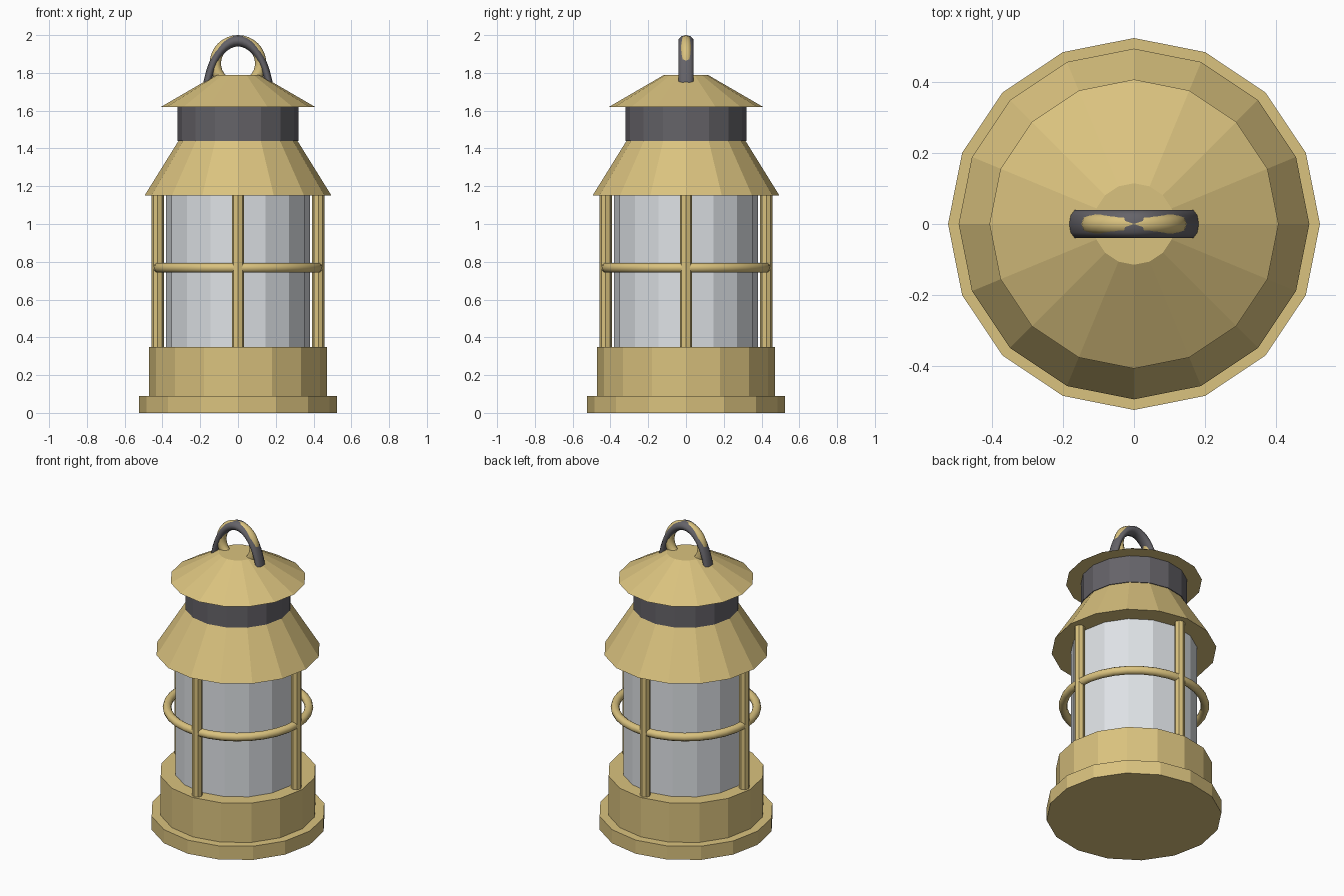
import bpy, bmesh, math

if "Cube" in bpy.data.objects:
    bpy.data.objects.remove(bpy.data.objects["Cube"])


def material(name, rgb):
    m = bpy.data.materials.new(name)
    m.diffuse_color = (*rgb, 1)
    m.use_nodes = True
    m.node_tree.nodes["Principled BSDF"].inputs["Base Color"].default_value = m.diffuse_color
    return m


BRASS = material("brass", (0.70, 0.54, 0.21))
DARK = material("dark_iron", (0.13, 0.125, 0.14))
GLASS = material("glass", (0.73, 0.76, 0.79))


def finish(name, bm, mat, smooth=False):
    bmesh.ops.recalc_face_normals(bm, faces=bm.faces[:])
    for f in bm.faces:
        f.smooth = smooth
    me = bpy.data.meshes.new(name)
    bm.to_mesh(me)
    bm.free()
    me.materials.append(mat)
    ob = bpy.data.objects.new(name, me)
    bpy.context.collection.objects.link(ob)
    return ob


def drum(name, r0, r1, z0, z1, mat, sides=16, x=0, y=0):
    """Closed cylinder or cone frustum with a corner on the +x axis."""
    bm = bmesh.new()
    rings = []
    for r, z in ((r0, z0), (r1, z1)):
        rings.append([bm.verts.new((x + r * math.cos(math.tau * i / sides),
                                    y + r * math.sin(math.tau * i / sides), z))
                      for i in range(sides)])
    a, b = rings
    for i in range(sides):
        j = (i + 1) % sides
        bm.faces.new((a[i], a[j], b[j], b[i]))
    bm.faces.new(a[::-1])
    bm.faces.new(b)
    return finish(name, bm, mat)


def hoop(name, size, tube, z, mat, upright, segs=32, sides=10, arc=math.tau):
    """Elliptical ring or arch; size = centre-line radii,
    tube = half thickness (along first axis, second axis, across the plane)."""
    bm = bmesh.new()
    closed = arc == math.tau
    rows = []
    for i in range(segs if closed else segs + 1):
        t = arc * i / segs
        row = []
        for k in range(sides):
            p = math.tau * k / sides
            u = math.cos(t) * (size[0] + tube[0] * math.cos(p))
            v = math.sin(t) * (size[1] + tube[1] * math.cos(p))
            w = tube[2] * math.sin(p)
            row.append(bm.verts.new((u, w, z + v) if upright else (u, v, z + w)))
        rows.append(row)
    for i in range(segs):
        a, b = rows[i], rows[(i + 1) % len(rows)]
        for k in range(sides):
            n = (k + 1) % sides
            bm.faces.new((a[k], a[n], b[n], b[k]))
    if not closed:
        bm.faces.new(rows[0])
        bm.faces.new(rows[-1])
    return finish(name, bm, mat, smooth=True)


# stepped base
drum("foot", 0.525, 0.525, 0, 0.09, BRASS)
drum("base_drum", 0.47, 0.47, 0.09, 0.35, BRASS)

# glass chimney
drum("glass", 0.38, 0.38, 0.35, 1.15, GLASS)

# roof: skirt, vent collar and cap
drum("skirt", 0.495, 0.315, 1.15, 1.44, BRASS)
drum("vent_collar", 0.32, 0.32, 1.44, 1.62, DARK)
drum("cap", 0.408, 0.115, 1.62, 1.79, BRASS)

# guard cage
for i in range(4):
    a = i * math.pi / 2
    drum(f"guard_bar_{i + 1}", 0.032, 0.032, 0.34, 1.16, BRASS, 8,
         0.425 * math.cos(a), 0.425 * math.sin(a))
hoop("guard_ring", (0.425, 0.425), (0.026, 0.026, 0.026), 0.768, BRASS, False)

# hanging ring and carrying handle
hoop("hanging_ring", (0.12, 0.12), (0.03, 0.03, 0.03), 1.85, BRASS, True)
hoop("handle", (0.175, 0.35), (0.02, 0.03, 0.041), 1.62, DARK, True,
     segs=24, arc=math.pi)
